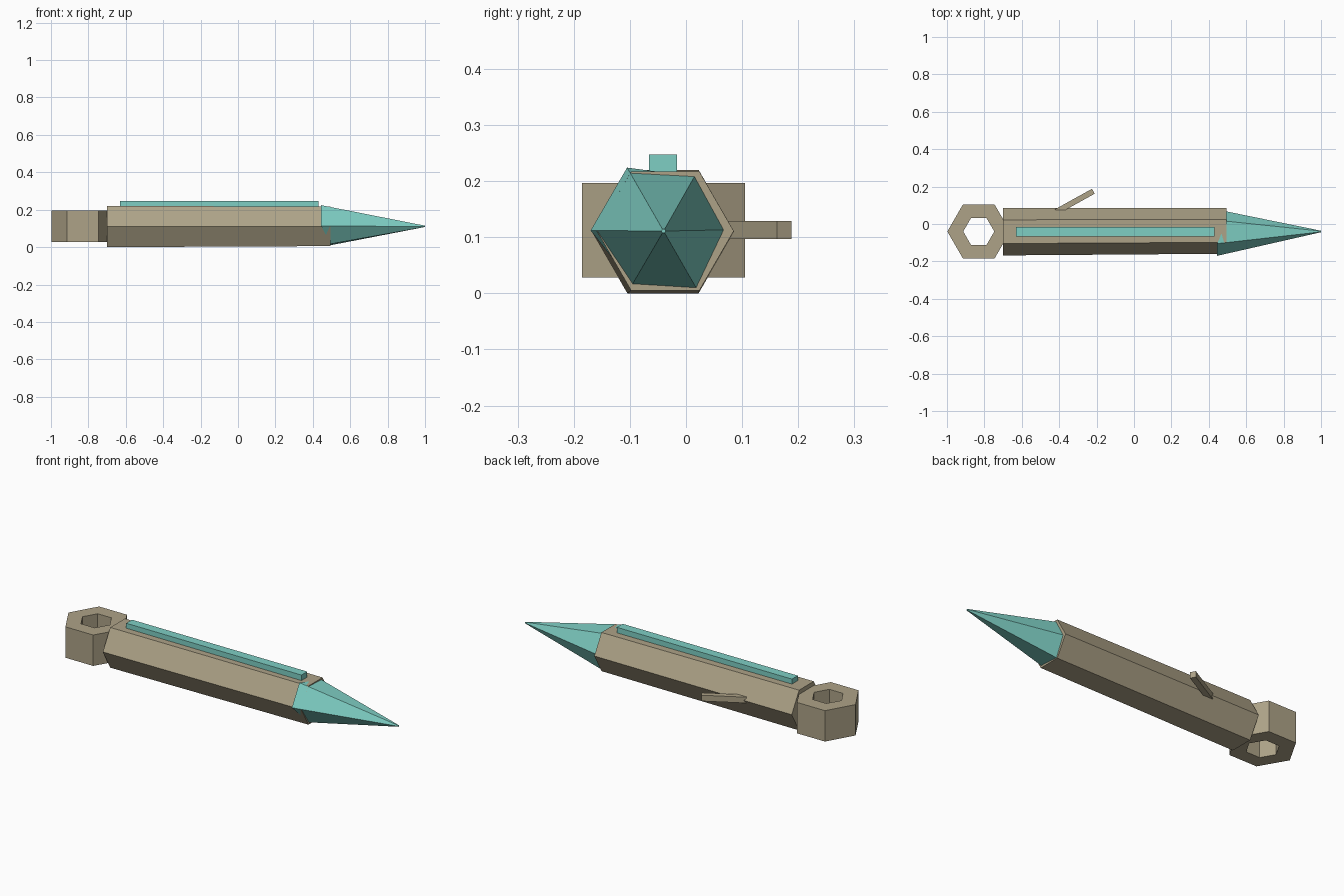
import bpy, bmesh, math
from mathutils import Matrix, Vector

if "Cube" in bpy.data.objects:
    bpy.data.objects.remove(bpy.data.objects["Cube"])


def material(name, rgb):
    m = bpy.data.materials.new(name)
    m.diffuse_color = (*rgb, 1)
    m.use_nodes = True
    m.node_tree.nodes["Principled BSDF"].inputs["Base Color"].default_value = m.diffuse_color
    return m


TAN = material("tan", (0.42, 0.365, 0.245))
TEAL = material("teal", (0.21, 0.62, 0.55))
CY, CZ = -0.04, 0.111  # long axis of the body


def finish(bm, name, mat):
    bmesh.ops.recalc_face_normals(bm, faces=bm.faces)
    me = bpy.data.meshes.new(name)
    bm.to_mesh(me)
    bm.free()
    me.materials.append(mat)
    ob = bpy.data.objects.new(name, me)
    bpy.context.collection.objects.link(ob)
    return ob


def loft(name, rings, mat, closed=False):
    """Skin a list of equal rings; cap the ends, or join last to first."""
    bm = bmesh.new()
    vs = [[bm.verts.new(p) for p in r] for r in rings]
    n = len(vs[0])
    pairs = list(zip(vs, vs[1:])) + ([(vs[-1], vs[0])] if closed else [])
    for a, b in pairs:
        for i in range(n):
            j = (i + 1) % n
            bm.faces.new((a[i], a[j], b[j], b[i]))
    if not closed:
        bm.faces.new(vs[0])
        bm.faces.new(vs[-1])
    return finish(bm, name, mat)


def hexagon(r):
    return [(r * math.cos(i * math.pi / 3), r * math.sin(i * math.pi / 3)) for i in range(6)]


def box(name, centre, size, mat, angle=0):
    bm = bmesh.new()
    m = (Matrix.Translation(Vector(centre)) @ Matrix.Rotation(angle, 4, 'Z')
         @ Matrix.Diagonal((*size, 1)))
    bmesh.ops.create_cube(bm, size=1, matrix=m)
    return finish(bm, name, mat)


# Hexagonal barrel, narrowing slightly to the front
loft("barrel", [[(x, CY + dy + a, z + b) for a, b in hexagon(r)]
                for x, r, dy, z in ((-0.70, 0.127, -0.001, 0.110),
                                    (0.495, 0.122, 0.003, 0.111))], TAN)

# Pointed tip with a skewed base
base = [(0.495, 0.067, 0.113), (0.495, 0.015, 0.208), (0.445, -0.105, 0.224),
        (0.445, -0.170, 0.112), (0.495, -0.095, 0.017), (0.495, 0.018, 0.010)]
loft("pointed_tip", [base, [(1.0, CY + a, CZ + b) for a, b in hexagon(0.004)]], TEAL)

# Raised strip along the top
box("top_strip", (-0.10, -0.041, 0.229), (1.06, 0.05, 0.036), TEAL)

# Hexagonal ring at the rear
loft("end_ring", [[(-0.83 + a, CY + b, z) for a, b in hexagon(r)]
                  for r, z in ((0.168, 0.028), (0.168, 0.197), (0.083, 0.197), (0.083, 0.028))],
     TAN, closed=True)

# Angled lever on the back side
ang = math.radians(29)
end = Vector((-0.2175, 0.175, 0.1125))
length = 0.225
box("side_lever", end - Vector((math.cos(ang), math.sin(ang), 0)) * length / 2,
    (length, 0.03, 0.032), TAN, ang)
